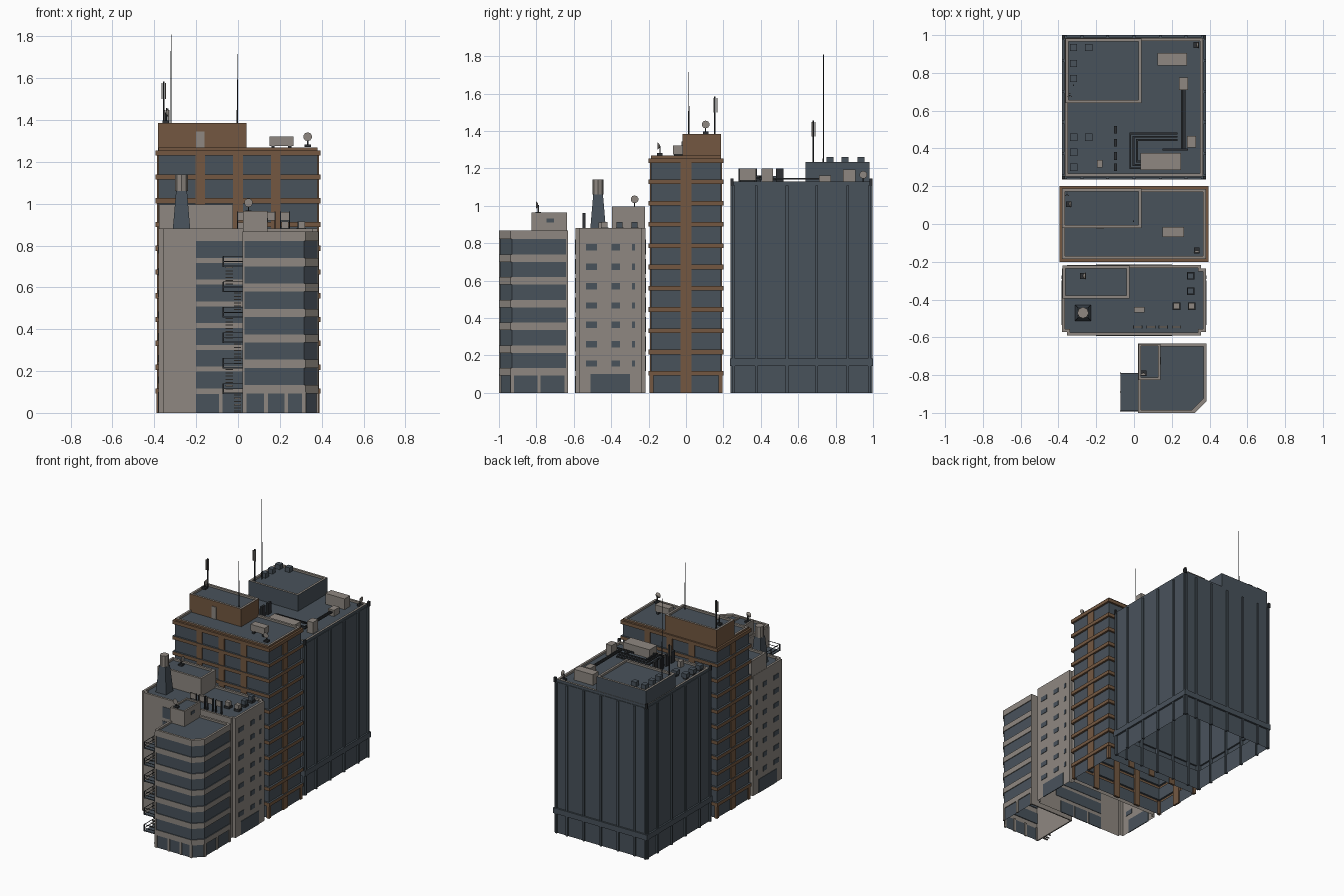
import bpy, bmesh, math
from mathutils import Matrix, Vector

if "Cube" in bpy.data.objects:
    bpy.data.objects.remove(bpy.data.objects["Cube"])

def material(name, rgb):
    m = bpy.data.materials.new(name)
    m.diffuse_color = (*rgb, 1)
    m.use_nodes = True
    m.node_tree.nodes["Principled BSDF"].inputs["Base Color"].default_value = m.diffuse_color
    return m

MATS = [material("slate", (0.066, 0.085, 0.105)), material("stone", (0.272, 0.245, 0.218)),
        material("brown", (0.172, 0.097, 0.053)), material("black_metal", (0.026, 0.03, 0.034))]
SLATE, STONE, BROWN, BLACK = range(4)

def finish(name, bm, mat=None):
    me = bpy.data.meshes.new(name)
    bm.to_mesh(me)
    bm.free()
    for m in (MATS if mat is None else [MATS[mat]]):
        me.materials.append(m)
    ob = bpy.data.objects.new(name, me)
    bpy.context.collection.objects.link(ob)

def boxes(name, mat, items):
    """One object from many (x0, x1, y0, y1, z0, z1) boxes."""
    bm = bmesh.new()
    for x0, x1, y0, y1, z0, z1 in items:
        mtx = Matrix.Translation(((x0 + x1) / 2, (y0 + y1) / 2, (z0 + z1) / 2)) @ \
            Matrix.Diagonal((x1 - x0, y1 - y0, z1 - z0, 1))
        bmesh.ops.create_cube(bm, size=1, matrix=mtx)
    finish(name, bm, mat)

def cone(name, mat, a, b, r1, r2, n=8, spin=0):
    """Tapered rod from point a to point b."""
    a, b = Vector(a), Vector(b)
    bm = bmesh.new()
    rot = (b - a).to_track_quat('Z', 'Y').to_matrix().to_4x4() @ Matrix.Rotation(spin, 4, 'Z')
    bmesh.ops.create_cone(bm, cap_ends=True, segments=n, radius1=r1, radius2=r2,
                          depth=(b - a).length, matrix=Matrix.Translation((a + b) / 2) @ rot)
    finish(name, bm, mat)

def rect(x0, x1, y0, y1):
    return [(x0, y0), (x1, y0), (x1, y1), (x0, y1)]

def tower(name, outline, sections, rim=0.016, sink=0.014):
    """Open-bottomed shell of (z0, z1, offset, material) storeys, rim and sunken roof."""
    cx = (min(p[0] for p in outline) + max(p[0] for p in outline)) / 2
    cy = (min(p[1] for p in outline) + max(p[1] for p in outline)) / 2
    rings = []
    for z0, z1, off, mat in sections:
        rings += [(z0, off, mat), (z1, off, mat)]
    z, off = sections[-1][1], sections[-1][2]
    rings += [(z, off - rim, STONE), (z - sink, off - rim, STONE)]
    bm = bmesh.new()
    prev = None
    for z, off, mat in rings:
        cur = [bm.verts.new((x + off * math.copysign(1, x - cx), y + off * math.copysign(1, y - cy), z))
               for x, y in outline]
        if prev:
            for i in range(len(cur)):
                j = (i + 1) % len(cur)
                bm.faces.new((prev[i], prev[j], cur[j], cur[i])).material_index = mat
        prev = cur
    bm.faces.new(prev).material_index = SLATE
    finish(name, bm)

def banded(first, step, count, half, wall, band, wall_off, band_off, top):
    """Alternating window and band storeys."""
    out, z = [], 0
    for k in range(count):
        c = first + step * k
        out += [(z, c - half, wall_off, wall), (c - half, c + half, band_off, band)]
        z = c + half
    if top > z:
        out.append((z, top, out[-2][2], band))
    return out

def dish(name, p, d):
    """Small dish on a post: p is the foot, d the facing direction."""
    x, y, z = p
    boxes(name + "_base", BLACK, [(x - .015, x + .015, y - .015, y + .015, z, z + .012),
                                  (x - .003, x + .003, y - .003, y + .003, z, z + .05)])
    c = Vector((x, y, z + .05))
    cone(name, STONE, c, c + Vector(d) * .012, .006, .021, 10)

def panel_mast(name, x, y, z0, z1):
    cone(name + "_pole", BLACK, (x, y, z0), (x, y, z1), .004, .004, 6)
    boxes(name + "_panels", STONE, [
        (x + math.cos(a) * .01 - .003, x + math.cos(a) * .01 + .003,
         y + math.sin(a) * .01 - .003, y + math.sin(a) * .01 + .003, z1 - .085, z1 - .008)
        for a in (math.pi / 2, math.pi * 7 / 6, math.pi * 11 / 6)])

def whip(name, x, y, z0, z1):
    zm = z0 + (z1 - z0) * .4
    cone(name + "_lower", BLACK, (x, y, z0), (x, y, zm), .004, .003, 6)
    cone(name + "_upper", BLACK, (x, y, zm), (x, y, z1), .0025, .0015, 6)

def around(cx, cy, half, z0, z1):
    return (cx - half, cx + half, cy - half, cy + half, z0, z1)

# ---- Corner block (front): chamfered, banded, with fire escape
corner = [(.022, -1), (.322, -1), (.385, -.937), (.385, -.632), (.022, -.632)]
tower("corner_block", corner, banded(.1125, .1217, 7, .02, SLATE, STONE, -.006, 0, .82)[:-1] +
      [(.8227, .867, 0, STONE)])
boxes("corner_block_blank_walls", STONE, [(.021, .03, -.999, -.633, 0, .85), (.022, .384, -.641, -.632, 0, .85)])
boxes("corner_block_columns", STONE,
      [(x, x + .018, -1, -.99, 0, .1) for x in (.022, .125, .222, .306)] +
      [(.375, .385, y, y + .018, 0, .1) for y in (-.937, -.795, -.65)])
tower("corner_penthouse", rect(.025, .14, -.825, -.635), [(.85, .965, 0, STONE)], .012, .01)
boxes("corner_penthouse_window", SLATE, [(.135, .143, -.745, -.705, .91, .932)])
dish("corner_dish", (.05, -.79, .955), (0, -1, 0))
deck, rails, steps = [], [], []
for k in range(6):
    z = .09 + .1217 * k
    deck.append((-.07, .022, -.99, -.79, z, z + .007))
    for h in (.025, .05):
        rails += [(-.072, -.069, -.99, -.79, z + h - .0015, z + h + .0015)]
        rails += [(-.07, .022, y - .0015, y + .0015, z + h - .0015, z + h + .0015) for y in (-.99, -.79)]
    rails += [(-.073, -.068, y - .0025, y + .0025, z, z + .05) for y in (-.99, -.89, -.79)]
    for s in range(7):
        y, h = -.95 + s * .016, z - .1 + s * .0155
        x = -.06 if k % 2 else -.02
        steps.append((x, x + .035, y, y + .012, max(h, 0), max(h, 0) + .005))
boxes("fire_escape_decks", SLATE, deck)
boxes("fire_escape_rails", BLACK, rails)
boxes("fire_escape_steps", STONE, steps)

# ---- Stone block with stepped corners
X, W, S, N, s, n = .38, .355, -.59, -.217, -.572, -.236
stepped = [(-W, S), (W, S), (W, s), (X, s), (X, n), (W, n), (W, N), (-W, N), (-W, n), (-X, n), (-X, s), (-W, s)]
tower("stone_block", stepped, [(0, .882, 0, STONE)])
boxes("stone_block_strip_windows", SLATE,
      [(-.2, .2, y - .003, y + .003, .117 + .104 * k, .197 + .104 * k) for k in range(7) for y in (S, N)] +
      [(x, x + .11, S - .003, S + .003, 0, .09) for x in (-.2, -.075, .05)])
boxes("stone_block_side_windows", SLATE,
      [(x - .003, x + .003, y0, y1, z, z + .034) for x in (-X, X)
       for z in [.14 + .1035 * k for k in range(7)]
       for y0, y1 in ((-.535, -.475), (-.398, -.352), (-.29, -.273))] +
      [(x - .003, x + .003, -.51, -.3, 0, .1) for x in (-X, X)])
tower("stone_penthouse", rect(-.378, -.025, -.395, -.22), [(.865, .997, 0, STONE)])
cone("tank_stand", SLATE, (-.27, -.47, .868), (-.27, -.47, 1.06), .06, .037, 4, math.pi / 4)
cone("water_tank", STONE, (-.27, -.47, 1.06), (-.27, -.47, 1.14), .03, .03, 8)
vents = (.02, .09, .155, .225)
boxes("stone_roof_vents", STONE, [(x - .021, x + .021, -.55, -.54, .92, .96) for x in vents])
boxes("stone_roof_vent_frames", BLACK, [(x + d - .002, x + d + .002, -.553, -.537, .868, .962)
                                        for x in vents for d in (-.022, .022)])
boxes("stone_roof_hatch", STONE, [(0, .055, -.468, -.44, .868, .91)])
units = [(.225, -.435), (.305, -.435), (.3, -.355), (.3, -.275)]
boxes("stone_roof_units", STONE, [around(x, y, .016, .885, .915) for x, y in units[:2]])
boxes("stone_roof_dark_units", SLATE, [around(x, y, .016, .885, .915) for x, y in units[2:]])
boxes("stone_roof_unit_bases", BLACK, [around(x, y, .02, .866, .885) for x, y in units])
dish("stone_roof_dish", (-.27, -.275, .985), (1, 0, 0))

# ---- Brown banded tower
secs = banded(.105, .1137, 11, .0125, SLATE, BROWN, -.014, 0, 1.268)
tower("brown_tower", rect(-.395, .395, -.2, .2), secs)
boxes("brown_tower_piers", BROWN,
      [(x - .023, x + .023, y - .007, y + .007, 0, 1.25) for x in (-.18, 0, .18) for y in (-.186, .186)] +
      [(x - .007, x + .007, -.03, .03, 0, 1.25) for x in (-.381, .381)] +
      [around(x, y, .011, 0, .1) for x in (-.379, .379) for y in (-.184, .184)])
tower("brown_penthouse", rect(-.382, .04, -.02, .188), [(1.25, 1.385, 0, BROWN)])
boxes("brown_penthouse_door", STONE, [(-.2, -.16, -.025, -.018, 1.255, 1.345)])
boxes("brown_roof_unit", STONE, [(.15, .265, -.07, -.015, 1.275, 1.322)])
boxes("brown_roof_unit_feet", BLACK, [(x, x + .015, -.065, -.02, 1.25, 1.275) for x in (.16, .24)])
whip("brown_whip", -.003, .015, 1.37, 1.715)
panel_mast("brown_panel_mast", -.355, .155, 1.37, 1.585)
dish("brown_high_dish", (-.345, .105, 1.385), (1, 0, 0))
dish("brown_low_dish", (.333, -.14, 1.27), (0, -1, 0))

# ---- Slate block with fins (back)
tower("slate_block", rect(-.382, .382, .235, 1),
      [(0, .145, -.014, SLATE), (.145, .185, 0, SLATE), (.185, 1.11, -.012, SLATE), (1.11, 1.13, -.016, SLATE)])
fx, fy = (-.363, -.275, -.14, 0, .14, .275, .363), (.254, .375, .54, .70, .865, .981)
boxes("slate_block_fins", SLATE,
      [(x - .007, x + .007, y - .01, y + .01, 0, 1.108) for x in fx for y in (.248, .987)] +
      [(x - .01, x + .01, y - .007, y + .007, 0, 1.108) for x in (-.37, .37) for y in fy])
boxes("slate_block_corner_lamps", BLACK,
      [around(x, y, .008, 1.11, 1.145) for x in (-.372, .372) for y in (.246, .99)])
tower("slate_penthouse", rect(-.362, .04, .64, .982), [(1.11, 1.235, 0, SLATE)])
low = [(-.32, .46), (-.24, .46), (-.32, .38), (-.32, .30)]
high = [(-.32, .935), (-.24, .935), (-.32, .85), (-.32, .77)]
boxes("slate_roof_fan_units", SLATE,
      [around(x, y, .02, 1.13, 1.16) for x, y in low] + [around(x, y, .019, 1.225, 1.26) for x, y in high])
boxes("slate_roof_fan_feet", BLACK, [around(x, y, .014, 1.115, 1.13) for x, y in low])
boxes("slate_roof_vents", BLACK, [(-.107, -.091, y - .02, y + .02, 1.115, 1.2) for y in (.5, .43, .36, .3)])
boxes("slate_roof_plant", STONE, [
    (.035, .25, .285, .375, 1.135, 1.2), (.125, .28, .84, .905, 1.116, 1.195), (.237, .285, .71, .775, 1.116, 1.162),
    (.28, .327, .405, .465, 1.116, 1.2), (-.195, -.168, .3, .34, 1.116, 1.16)])
boxes("slate_roof_plant_feet", BLACK, [(x, x + .02, .29, .37, 1.115, 1.14) for x in (.045, .22)])
pipes = []
for i in range(3):  # nested pipe runs leading to the plant
    o, z = i * .018, 1.135 + .008 * i
    pipes += [(-.025 + o, .23, .475 - o, .485 - o, z, z + .01), (-.025 + o, -.015 + o, .29 + o, .485 - o, z, z + .01),
              (-.025 + o, .04, .29 + o, .30 + o, z, z + .01)]
pipes += [(x, x + .009, .39, .715, 1.14, 1.15) for x in (.25, .263)] + [(.15, .285, .39, .4, 1.15, 1.16)]
boxes("slate_roof_pipes", BLACK, pipes)
whip("slate_whip", -.32, .735, 1.22, 1.81)
panel_mast("slate_panel_mast", -.34, .68, 1.22, 1.457)
dish("slate_dish", (.33, .948, 1.116), (1, 0, 0))
